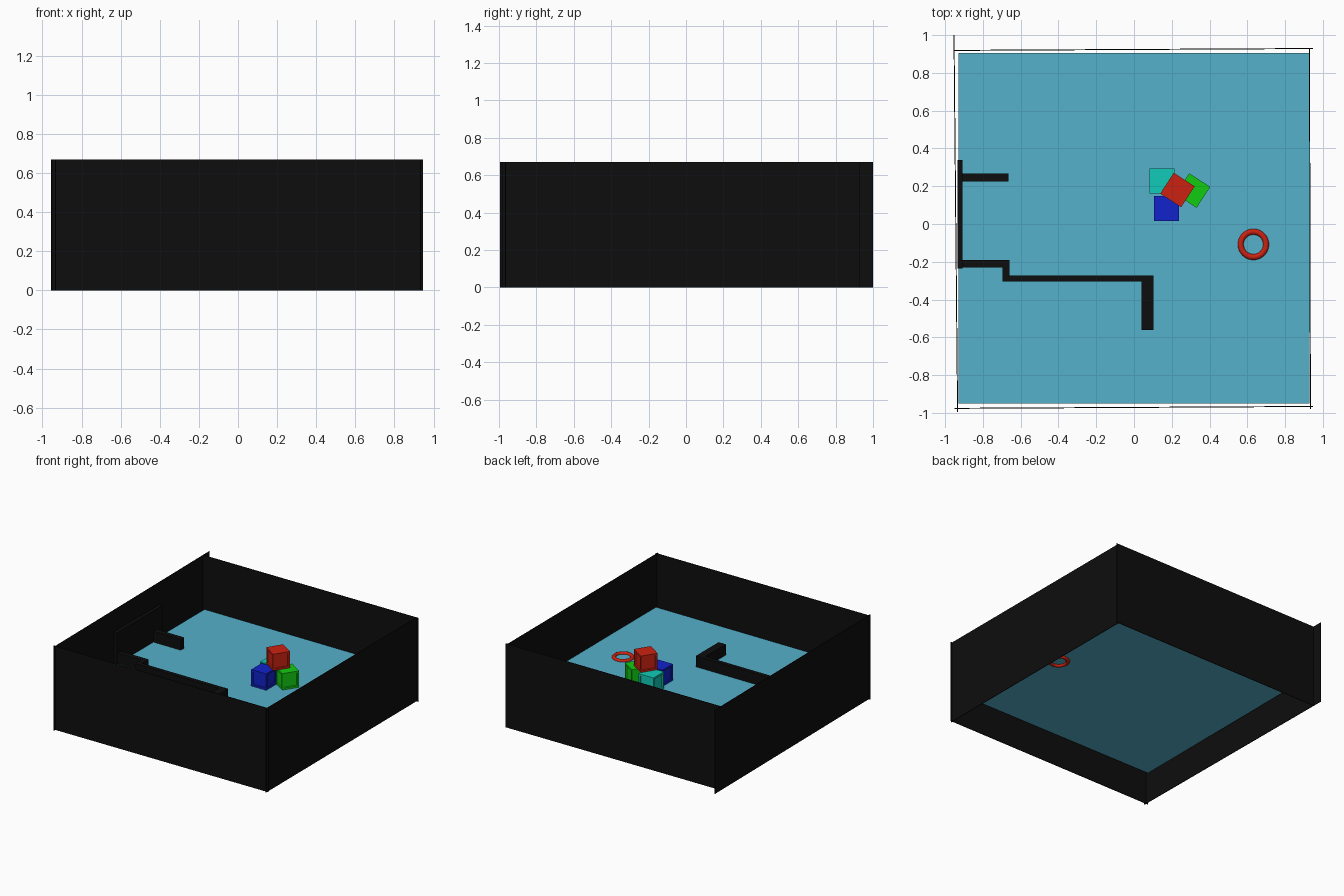
import bpy, bmesh, math
from mathutils import Matrix, Vector

if "Cube" in bpy.data.objects:
    bpy.data.objects.remove(bpy.data.objects["Cube"])


def mat(name, r, g, b):
    m = bpy.data.materials.new(name)
    m.diffuse_color = (r, g, b, 1)
    m.use_nodes = True
    m.node_tree.nodes["Principled BSDF"].inputs["Base Color"].default_value = m.diffuse_color
    return m


BLACK = mat("black", 0.004, 0.004, 0.004)
WATER = mat("water blue", 0.09, 0.44, 0.60)
RED = mat("red", 0.60, 0.016, 0.006)
GREEN = mat("green", 0.006, 0.60, 0.006)
BLUE = mat("blue", 0.006, 0.016, 0.60)
TEAL = mat("teal", 0.006, 0.60, 0.48)

WATER_Z = 0.25


def finish(name, bm, material):
    me = bpy.data.meshes.new(name)
    bm.to_mesh(me)
    bm.free()
    me.materials.append(material)
    ob = bpy.data.objects.new(name, me)
    bpy.context.collection.objects.link(ob)
    return ob


def box(name, x0, x1, y0, y1, z0, z1, material):
    bm = bmesh.new()
    bmesh.ops.create_cube(bm, size=1)
    bm.transform(Matrix.Translation(((x0 + x1) / 2, (y0 + y1) / 2, (z0 + z1) / 2))
                 @ Matrix.Diagonal((x1 - x0, y1 - y0, z1 - z0, 1)))
    return finish(name, bm, material)


def thin_wall(name, a, b, height=0.67, thick=0.005):
    """Upright panel between two ground points."""
    a, b = Vector((*a, 0)), Vector((*b, 0))
    d = b - a
    bm = bmesh.new()
    bmesh.ops.create_cube(bm, size=1)
    bm.transform(Matrix.Translation((a + b) / 2 + Vector((0, 0, height / 2)))
                 @ Matrix.Rotation(math.atan2(d.y, d.x), 4, 'Z')
                 @ Matrix.Diagonal((d.length, thick, height, 1)))
    return finish(name, bm, BLACK)


def crate(name, x, y, z, angle, material, size=0.132):
    """Cube with a recessed panel on each of its four sides."""
    bm = bmesh.new()
    bmesh.ops.create_cube(bm, size=size)
    bm.normal_update()
    sides = [f for f in bm.faces if abs(f.normal.z) < 0.5]
    bmesh.ops.inset_individual(bm, faces=sides, thickness=0.02)
    bmesh.ops.inset_individual(bm, faces=sides, thickness=0.003, depth=-0.008)
    bm.transform(Matrix.Translation((x, y, z + size / 2))
                 @ Matrix.Rotation(math.radians(angle), 4, 'Z'))
    return finish(name, bm, material)


# Surrounding walls, open above and below
thin_wall("left_wall", (-0.934, -0.995), (-0.953, 1.0))
thin_wall("right_wall", (0.934, -0.98), (0.929, 0.93))
thin_wall("front_wall", (-0.95, -0.976), (0.947, -0.966))
thin_wall("back_wall", (-0.95, 0.919), (0.947, 0.929))

# Water sheet
bm = bmesh.new()
bmesh.ops.create_grid(bm, x_segments=1, y_segments=1, size=1)
bm.transform(Matrix.Translation((0, -0.023, WATER_Z - 0.003)) @ Matrix.Diagonal((0.93, 0.928, 1, 1)))
finish("water", bm, WATER)

# Walkways on the water and the tall panel at the left wall
LOW = 0.337
box("tall_panel", -0.935, -0.907, -0.235, 0.34, WATER_Z, 0.50, BLACK)
walkways = [
    (-0.91, -0.664, 0.225, 0.267),
    (-0.91, -0.66, -0.23, -0.19),
    (-0.696, -0.66, -0.305, -0.23),
    (-0.66, 0.04, -0.305, -0.272),
    (0.04, 0.103, -0.56, -0.272),
]
for i, (x0, x1, y0, y1) in enumerate(walkways):
    box(f"walkway_{i + 1}", x0, x1, y0, y1, WATER_Z, LOW, BLACK)

# Stack of crates
crate("teal_crate", 0.148, 0.228, WATER_Z, 0, TEAL)
crate("blue_crate", 0.172, 0.082, WATER_Z, 0, BLUE)
crate("green_crate", 0.312, 0.177, WATER_Z, -33, GREEN)
crate("red_crate", 0.230, 0.180, WATER_Z + 0.132, -33, RED)

# Floating ring
bpy.ops.mesh.primitive_torus_add(location=(0.632, -0.108, 0.247), major_radius=0.067,
                                 minor_radius=0.0155, major_segments=40, minor_segments=14)
ring = bpy.context.object
ring.name = "float_ring"
ring.data.materials.append(RED)
bpy.ops.object.shade_smooth()
